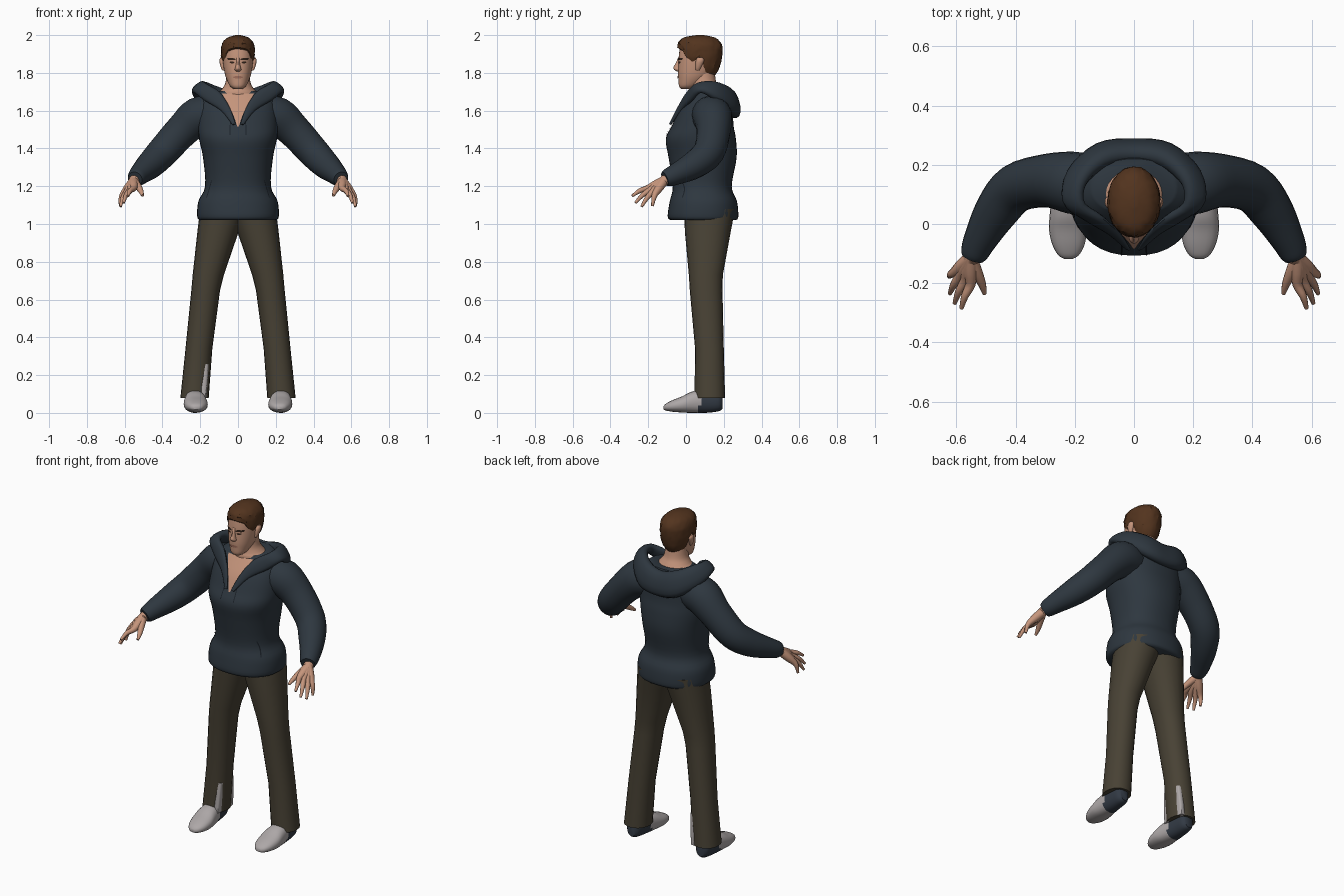
import bpy, bmesh, math, random
from mathutils import Vector

random.seed(4)
if "Cube" in bpy.data.objects:
    bpy.data.objects.remove(bpy.data.objects["Cube"])


def material(name, r, g, b):
    m = bpy.data.materials.new(name)
    m.use_nodes = True
    m.diffuse_color = (r, g, b, 1)
    m.node_tree.nodes["Principled BSDF"].inputs["Base Color"].default_value = (r, g, b, 1)
    return m


NAVY = material("navy cloth", .027, .038, .05)
SEAM = material("dark seam", .010, .014, .02)
OLIVE = material("olive trousers", .065, .054, .035)
SKIN = material("skin", .56, .30, .20)
LIPS = material("lips", .36, .16, .11)
HAIR = material("brown hair", .086, .034, .013)
DARK = material("dark brown eyes", .03, .016, .01)
GREY = material("light grey shoe", .42, .39, .39)
HEEL = material("slate heel", .032, .042, .058)


def smooth_path(points, k=4):
    """Catmull-Rom resampling of a list of tuples."""
    out, last = [], len(points) - 1
    for i in range(last):
        a, b, c, d = (points[max(0, min(last, i + j))] for j in (-1, 0, 1, 2))
        for s in range(k):
            t = s / k
            out.append(tuple(q + t / 2 * (r - p + t * (2*p - 5*q + 4*r - w + t * (3*(q - r) + w - p)))
                             for p, q, r, w in zip(a, b, c, d)))
    return out + [tuple(points[-1])]


def section_at(secs, z):
    for a, b in zip(secs, secs[1:]):
        if a[0] <= z <= b[0]:
            t = (z - a[0]) / (b[0] - a[0])
            return [p + (q - p) * t for p, q in zip(a, b)]
    return secs[0] if z < secs[0][0] else secs[-1]


def finish(name, bm, mats, mirror=False, recalc=True, angle=45):
    if recalc:
        bmesh.ops.recalc_face_normals(bm, faces=bm.faces)
    me = bpy.data.meshes.new(name)
    bm.to_mesh(me)
    bm.free()
    for m in mats:
        me.materials.append(m)
    ob = bpy.data.objects.new(name, me)
    bpy.context.collection.objects.link(ob)
    if mirror:
        ob.modifiers.new("Mirror", "MIRROR").use_mirror_merge = False
    bpy.ops.object.select_all(action="DESELECT")
    ob.select_set(True)
    bpy.context.view_layer.objects.active = ob
    bpy.ops.object.shade_smooth_by_angle(angle=math.radians(angle))


def skin_rings(bm, rings):
    rings = [[bm.verts.new(p) for p in ring] for ring in rings]
    n = len(rings[0])
    for a, b in zip(rings, rings[1:]):
        for i in range(n):
            bm.faces.new((a[i], a[(i+1) % n], b[(i+1) % n], b[i]))
    bm.faces.new(rings[0][::-1])
    bm.faces.new(rings[-1])


def oval(x0, x1, y0, y1, p, n):
    for i in range(n):
        a = 2 * math.pi * i / n
        c, s = math.cos(a), math.sin(a)
        yield ((x0 + x1) / 2 + (x1 - x0) / 2 * math.copysign(abs(c) ** (2/p), c),
               (y0 + y1) / 2 + (y1 - y0) / 2 * math.copysign(abs(s) ** (2/p), s))


def loft(name, secs, mats, p=2.4, n=28, along="z", mirror=False, rule=None):
    """Sections are (position, a0, a1, b0, b1) along the chosen axis."""
    bm = bmesh.new()
    skin_rings(bm, [[(u, v, s[0]) if along == "z" else (u, s[0], v)
                     for u, v in oval(*s[1:], p, n)] for s in secs])
    if rule:
        for f in bm.faces:
            f.material_index = rule(f.calc_center_median())
    finish(name, bm, mats, mirror)


def tube(name, paths, mat, n=16, k=4):
    """Mirrored round limbs through (x, y, z, radius) points."""
    bm = bmesh.new()
    for path in paths:
        pts = smooth_path(path, k)
        rings = []
        for i, q in enumerate(pts):
            d = Vector(pts[min(i+1, len(pts)-1)][:3]) - Vector(pts[max(i-1, 0)][:3])
            side = d.cross((0, 0, 1)).normalized()
            up = side.cross(d).normalized()
            rings.append([Vector(q[:3]) + q[3] * (side * math.cos(a) + up * math.sin(a))
                          for a in (2 * math.pi * j / n for j in range(n))])
        skin_rings(bm, rings)
    finish(name, bm, [mat], True)


def band(name, path, mat, n=14):
    """Padded strip; each station is (upper x, y, z, lower x, y, z, half thickness)."""
    bm, rings, pts = bmesh.new(), [], smooth_path(path)
    mids = [(Vector(q[:3]) + Vector(q[3:6])) / 2 for q in pts]
    for i, q in enumerate(pts):
        wide = (Vector(q[:3]) - Vector(q[3:6])) / 2
        thick = wide.cross(mids[min(i+1, len(pts)-1)] - mids[max(i-1, 0)]).normalized() * q[6]
        rings.append([mids[i] + wide * u + thick * v for u, v in oval(-1, 1, -1, 1, 2.3, n)])
    skin_rings(bm, rings)
    finish(name, bm, [mat])


def plate(name, secs, p, rows, mat, lift=.004, mirror=False, cols=8):
    """Thin patch hugging the front of a loft; rows are (z, left x, right x)."""
    bm, grid = bmesh.new(), []
    for z, xa, xb in smooth_path(rows, 3):
        _, x0, x1, y0, y1 = section_at(secs, z)
        line = []
        for i in range(cols + 1):
            x = xa + (xb - xa) * i / cols
            u = min(1, abs(x - (x0 + x1) / 2) / ((x1 - x0) / 2))
            y = (y0 + y1) / 2 - (y1 - y0) / 2 * (1 - u ** p) ** (1/p)
            line.append(bm.verts.new((x, y - lift, z)))
        grid.append(line)
    for a, b in zip(grid, grid[1:]):
        for i in range(cols):
            bm.faces.new((a[i], a[i+1], b[i+1], b[i]))
    finish(name, bm, [mat], mirror, recalc=False)


def centred(rows, k=4):
    return smooth_path([(z, -w, w, yf, yb) for z, w, yf, yb in rows], k)


# Hooded top
torso = centred([(1.02, .202, -.08, .265), (1.04, .216, -.097, .277), (1.12, .21, -.086, .27),
                 (1.2, .174, -.07, .242), (1.35, .185, -.092, .268), (1.45, .206, -.107, .264),
                 (1.52, .212, -.075, .252), (1.6, .207, -.038, .247), (1.66, .192, .003, .237),
                 (1.705, .14, .035, .22)])
loft("hoodie_body", torso, [NAVY], 2.25, 36)
tube("sleeves", [[(.13, .125, 1.575, .1), (.21, .14, 1.567, .105), (.3, .146, 1.49, .09),
                  (.4, .12, 1.38, .083), (.465, .043, 1.313, .074), (.518, -.05, 1.265, .057),
                  (.538, -.095, 1.245, .048), (.545, -.112, 1.238, .04)]], NAVY, 18)
hood = [(.012, -.086, 1.53, .03, -.082, 1.525, .005), (.045, -.038, 1.62, .09, -.026, 1.6, .012),
        (.098, .012, 1.7, .18, .03, 1.655, .018), (.168, .065, 1.742, .238, .08, 1.7, .022),
        (.168, .145, 1.752, .218, .17, 1.65, .03), (.1, .213, 1.725, .12, .252, 1.58, .038)]
band("hood", hood + [(0, .23, 1.7, 0, .265, 1.56, .038)]
     + [(-a, b, c, -d, e, f, t) for a, b, c, d, e, f, t in hood[::-1]], NAVY)
plate("open_neck_skin", torso, 2.25, [(1.515, -.004, .004), (1.57, -.022, .022),
                                      (1.63, -.052, .052), (1.69, -.085, .085)], SKIN, .006)
plate("drawstrings", torso, 2.25, [(1.47, .04, .045), (1.52, .039, .044), (1.56, .036, .041)],
      SEAM, .006, True, 1)
plate("pocket_slits", torso, 2.25, [(1.14, .165, .169), (1.18, .152, .156), (1.23, .138, .142)],
      SEAM, .004, True, 1)

# Trousers, straight between hip, knee and hem
legs = [(.08, .155, .305, .045, .207), (.34, .136, .278, .048, .2), (.65, .095, .247, .02, .193),
        (.73, .075, .24, .015, .195), (.96, -.004, .215, -.006, .237), (1.08, -.05, .2, -.01, .26)]
loft("trouser_legs", legs, [OLIVE], 2.15, 20, mirror=True)
loft("right_sock", [(.08, -.2, -.167, .052, .2), (.14, -.2, -.162, .052, .199),
                    (.26, -.195, -.154, .06, .19)], [GREY], 5, 20)

# Shoes with darker heels
shoe = smooth_path([(-.118, .207, .235, .018, .036), (-.105, .186, .256, .012, .05),
                    (-.07, .167, .276, .006, .068), (-.02, .16, .287, .002, .088),
                    (.03, .167, .285, 0, .112), (.1, .18, .278, 0, .125),
                    (.17, .188, .272, .008, .12), (.192, .205, .255, .02, .1)], 4)
loft("shoes", shoe, [GREY, HEEL], 2.3, 20, "y", True, lambda c: int(c.y > .08 - .3 * (.06 - c.z)))

# Hands
wrist = Vector((.552, -.118, 1.228))
index_root, little_root = Vector((.553, -.205, 1.188)), Vector((.607, -.163, 1.16))
tips = [(.583, -.285, 1.148), (.606, -.268, 1.112), (.622, -.235, 1.092), (.624, -.178, 1.095)]
fingers = []
for i, tip in enumerate(tips):
    root, tip = index_root.lerp(little_root, i / 3), Vector(tip)
    bend = root.lerp(tip, .5) + Vector((.004, 0, .008))
    fingers.append([(*wrist.lerp(root, -.15), .026), (*wrist.lerp(root, .5), .024), (*root, .017),
                    (*bend, .0125), (*tip, .007)])
fingers.append([(*wrist, .024), (.53, -.165, 1.2, .019), (.513, -.205, 1.172, .0135),
                (.505, -.236, 1.15, .007)])
tube("hands", fingers, SKIN, 10, 3)

# Neck and head
loft("neck", centred([(1.62, .12, .02, .2), (1.69, .105, .015, .19), (1.715, .085, .02, .178),
                      (1.75, .066, .025, .16), (1.82, .06, .03, .15)]), [SKIN], 2)
head = centred([(1.715, .022, -.025, .03), (1.73, .042, -.037, .06), (1.765, .06, -.04, .11),
                (1.8, .071, -.042, .145), (1.85, .079, -.04, .168), (1.9, .081, -.037, .178),
                (1.95, .074, -.025, .17), (1.985, .04, .02, .13)])
loft("head", head, [SKIN], 2.2, 32)
loft("nose", centred([(1.808, .012, -.05, -.02), (1.818, .018, -.064, -.02), (1.83, .014, -.066, -.02),
                      (1.855, .009, -.053, -.02), (1.885, .009, -.04, -.02)], 3), [SKIN], 2, 12)
loft("ears", smooth_path([(1.812, .07, .082, .052, .07), (1.83, .07, .091, .05, .08),
                          (1.865, .07, .099, .052, .096), (1.882, .07, .092, .062, .088)], 3),
     [SKIN], 2, 12, mirror=True)
plate("eyebrows", head, 2.2, [(1.867, .013, .05), (1.873, .014, .057), (1.879, .026, .055)],
      DARK, .004, True)
plate("eyes", head, 2.2, [(1.85, .026, .036), (1.855, .019, .045), (1.86, .024, .042)],
      DARK, .003, True)
plate("mouth", head, 2.2, [(1.77, -.012, .012), (1.777, -.026, .026), (1.784, -.012, .012)], LIPS)

# Hair cap whose lower edge follows a hairline from brow to nape
cap = centred([(1.78, .066, -.03, .16), (1.85, .086, -.043, .184), (1.93, .089, -.044, .193),
               (1.965, .078, -.038, .18), (1.988, .053, -.008, .15), (2.0, .012, .055, .095)])
hairline = [(-1, 1.925), (-.8, 1.91), (-.62, 1.87), (-.35, 1.85), (0, 1.88), (.15, 1.86),
            (.32, 1.8), (1, 1.783)]
rings = []
for j in range(15):
    t, ring = j / 14, []
    for i in range(48):
        a = 2 * math.pi * i / 48
        low = section_at(hairline, math.sin(a))[1]
        z = low + (2 - low) * (1 - (1 - t) ** 1.8)
        _, x0, x1, y0, y1 = section_at(cap, z)
        grow = .9 if j == 0 else 1 + random.uniform(-.03, .03)
        mid = (y0 + y1) / 2
        ring.append((x1 * grow * math.cos(a), mid + (y1 - mid) * grow * math.sin(a), z))
    rings.append(ring)
bm = bmesh.new()
skin_rings(bm, rings)
finish("hair", bm, [HAIR], angle=30)
